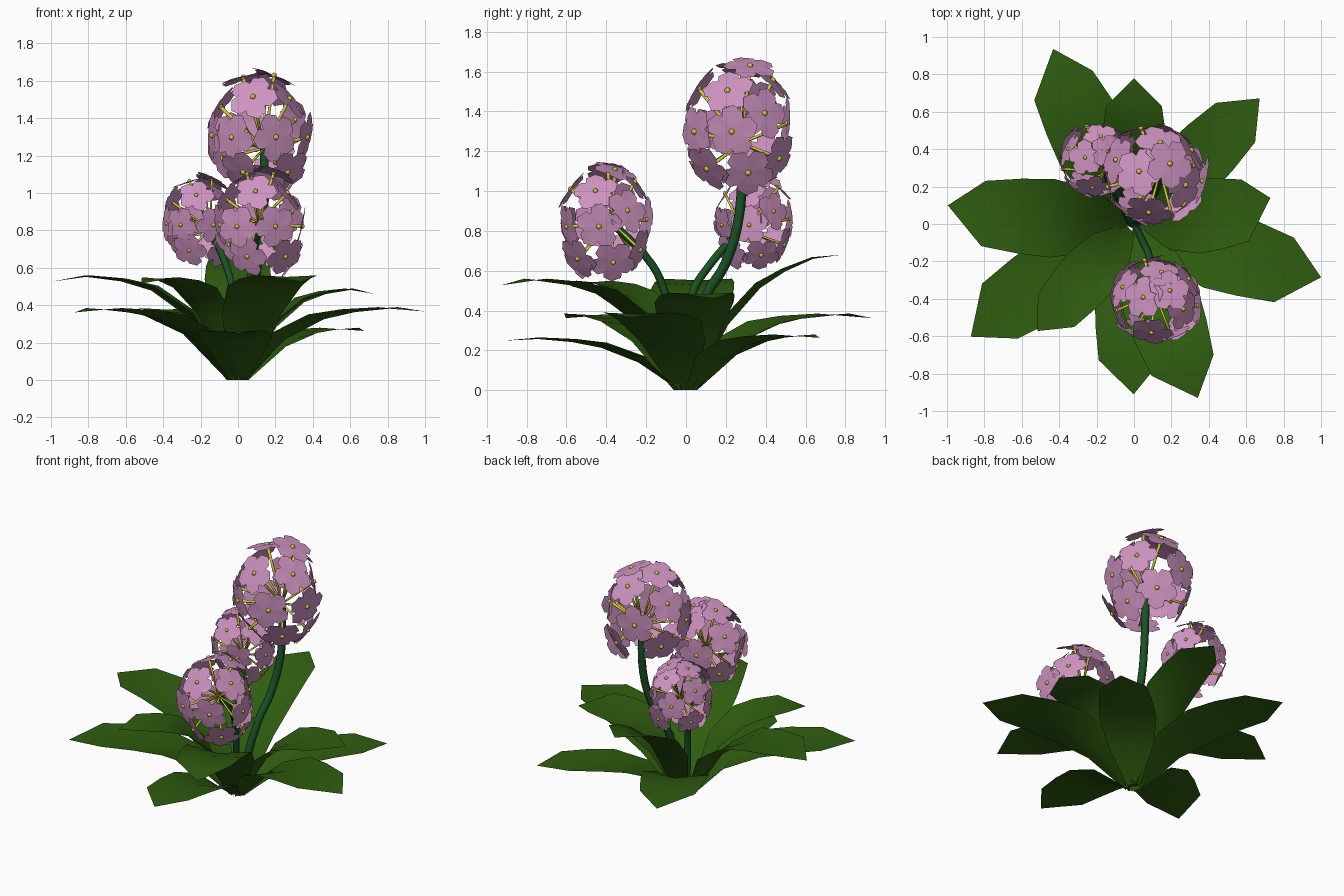
import bpy, bmesh, math, random
from mathutils import Vector, Matrix

if "Cube" in bpy.data.objects:
    bpy.data.objects.remove(bpy.data.objects["Cube"])

random.seed(4)

def material(name, rgb):
    m = bpy.data.materials.new(name)
    m.diffuse_color = (*rgb, 1)
    m.use_nodes = True
    m.node_tree.nodes["Principled BSDF"].inputs["Base Color"].default_value = m.diffuse_color
    return m

LEAF = material("leaf_green", (0.028, 0.11, 0.005))
STEM = material("stem_green", (0.01, 0.085, 0.018))
PINK = material("petal_pink", (0.62, 0.29, 0.53))
YELLOW = material("pedicel_yellow", (0.65, 0.57, 0.05))

def finish(bm, name, mat, smooth):
    me = bpy.data.meshes.new(name)
    bm.to_mesh(me)
    bm.free()
    ob = bpy.data.objects.new(name, me)
    bpy.context.collection.objects.link(ob)
    me.materials.append(mat)
    for p in me.polygons:
        p.use_smooth = smooth
    return ob

# leaf cross rows: distance, height, half width, cupping
ROWS = [(0, 0, .05, 0), (.2, .64, .17, .03), (.42, .9, .21, .025),
        (.6, .97, .2, .015), (.8, 1, .175, .008), (1, .94, 0, 0)]

def leaf(name, angle, length, height, width=1, skew=0, lift=0):
    bm = bmesh.new()
    rot = Matrix.Rotation(math.radians(angle), 3, 'Z')
    prev = None
    for u, f, w, cup in ROWS:
        r, z = .035 + (length - .035) * u, height * f + lift * u
        w *= width
        if w:
            pts = [(r, -w, z), (r + cup, 0, z - cup), (r, w, z)]
        else:
            pts = [(r, skew, z)]
        row = [bm.verts.new(rot @ Vector(p)) for p in pts]
        if prev and len(row) == 3:
            for i in (0, 1):
                bm.faces.new((prev[i], row[i], row[i + 1], prev[i + 1]))
        elif prev:
            for i in (0, 1):
                bm.faces.new((prev[i], row[0], prev[i + 1]))
        prev = row
    finish(bm, name, LEAF, True)

# angle, length, height, width, tip skew, lift
LEAVES = [(-92, .91, .265, .93, .03, 0), (45, .95, .28, .85, 0, 0),
          (213, 1.06, .385, 1, .03, 0), (-17, 1.04, .39, 1.03, .02, 0),
          (117, 1.03, .385, 1, -.04, 0), (176, 1.0, .56, 1, -.03, 0),
          (-71, .99, .56, 1, .02, 0), (7, .74, .49, .95, .05, 0),
          (228, .77, .55, .75, 0, 0), (90, .78, .5, .85, 0, .21)]
for i, args in enumerate(LEAVES):
    leaf(f"leaf_{i + 1}", *args)

def stem(name, pts, radius):
    cu = bpy.data.curves.new(name, 'CURVE')
    cu.dimensions = '3D'
    cu.bevel_depth = radius
    cu.bevel_resolution = 1
    cu.resolution_u = 4
    cu.use_fill_caps = True
    sp = cu.splines.new('BEZIER')
    sp.bezier_points.add(len(pts) - 1)
    for b, p in zip(sp.bezier_points, pts):
        b.co = p
        b.handle_left_type = b.handle_right_type = 'AUTO'
    ob = bpy.data.objects.new(name, cu)
    bpy.context.collection.objects.link(ob)
    cu.materials.append(STEM)

# one petal of a floret outline: angle in degrees, radius, set-back
PETAL = [(-36, .7, .03), (-27, .9, .06), (0, 1.06, .1), (25, .95, .06)]

# where the florets sit around the middle of a head
SPOTS = [(-.03, -.19, .15), (-.14, -.2, -.06), (.09, -.21, -.06), (.16, -.05, .14),
         (.25, -.03, -.06), (.19, .13, .03), (.2, .05, -.26), (-.08, .02, .25),
         (.08, .06, .26), (.03, .17, .19), (-.2, .08, .1), (.09, .2, -.19),
         (-.24, -.06, -.05), (-.07, .24, -.02), (-.19, .13, -.17), (-.08, -.16, -.24),
         (.15, -.15, -.24)]

def flower_head(name, centre, hub, radius):
    petals, stalks = bmesh.new(), bmesh.new()
    c, hub = Vector(centre), Vector(hub)
    fr = radius * .43
    for i, spot in enumerate(SPOTS):
        d = Vector(spot)
        p = c + d * (radius / .29)
        # low florets face sideways, the rest outward
        if d.z < 0:
            d.z *= .45
        tilt = Vector([random.uniform(-.15, .15) for _ in range(3)])
        q = (d.normalized() + tilt).to_track_quat('Z', 'Y')
        mid = petals.verts.new(p)
        ring = []
        for k in range(5):
            for ang, rr, back in PETAL:
                t = math.radians(72 * k + ang) + i
                ring.append(petals.verts.new(p + q @ Vector(
                    (fr * rr * math.cos(t), fr * rr * math.sin(t), -fr * back))))
        for k in range(20):
            petals.faces.new((mid, ring[k], ring[(k + 1) % 20]))
        # pedicel and bead at the floret's eye
        v = p - hub
        m = Matrix.Translation((p + hub) / 2) @ v.to_track_quat('Z', 'Y').to_matrix().to_4x4()
        bmesh.ops.create_cone(stalks, cap_ends=True, segments=6, radius1=radius * .02,
                              radius2=radius * .035, depth=v.length, matrix=m)
        bmesh.ops.create_icosphere(stalks, subdivisions=1, radius=radius * .055,
                                   matrix=Matrix.Translation(p))
    finish(petals, name + "_petals", PINK, True)
    finish(stalks, name + "_pedicels", YELLOW, True)

# stems with their flower heads
HEADS = [("tall_flower", [(.01, .0, .02), (.08, .1, .47), (.11, .2, .64), (.14, .27, .9), (.14, .28, 1.24)],
          (.11, .26, 1.36), .3, .025),
         ("front_flower", [(.01, -.02, .02), (.05, -.1, .47), (.08, -.17, .63), (.11, -.37, .84)],
          (.12, -.41, .875), .26, .02),
         ("back_flower", [(-.01, .0, .02), (-.03, .03, .48), (-.07, .12, .63), (-.15, .28, .81)],
          (-.2, .34, .875), .22, .02)]
for name, path, centre, radius, thick in HEADS:
    stem(name + "_stem", path, thick)
    flower_head(name, centre, path[-1], radius)
